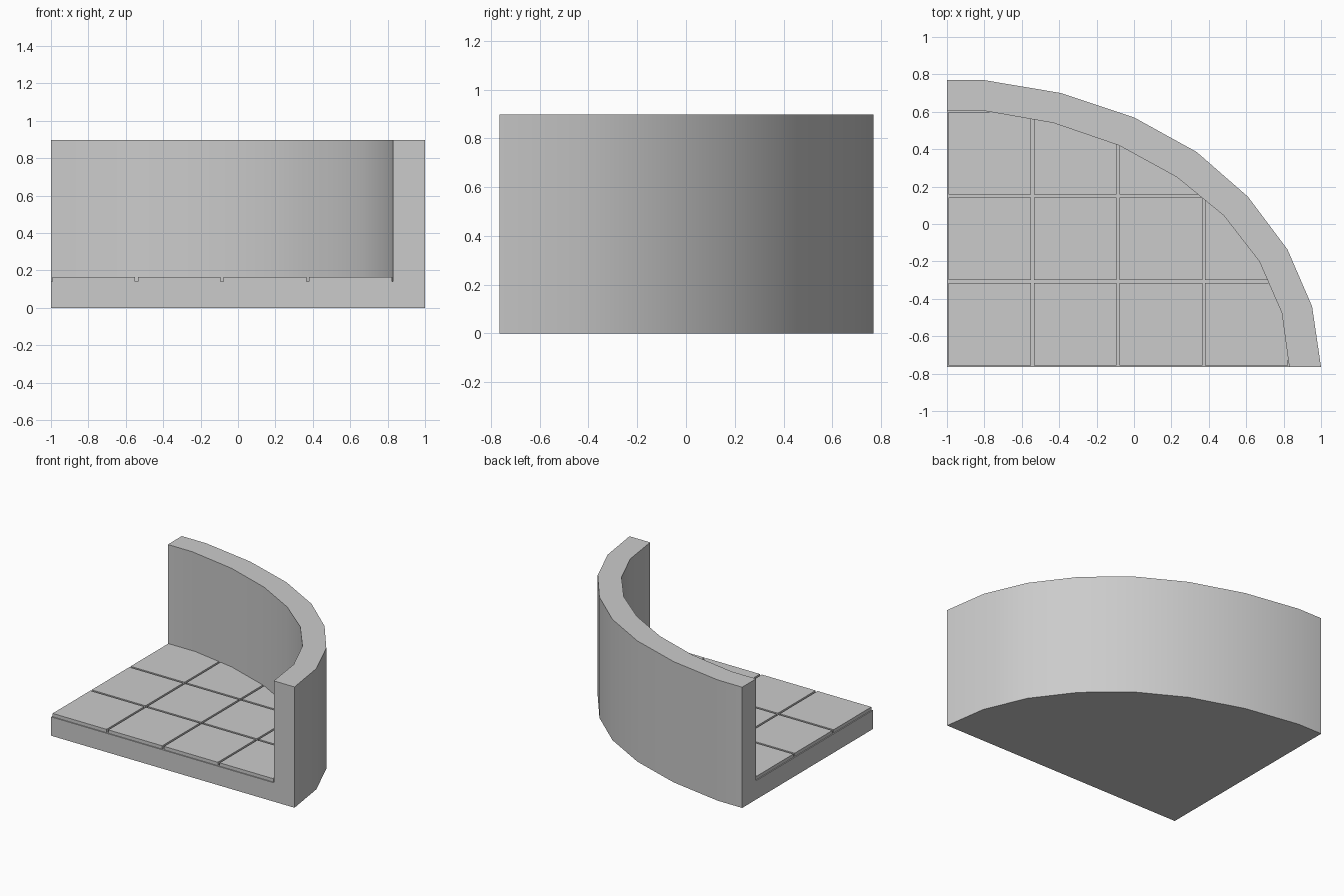
import bpy, bmesh

cube = bpy.data.objects.get("Cube")
if cube:
    bpy.data.objects.remove(cube)

# Plain stone grey
stone = bpy.data.materials.new("stone_grey")
stone.use_nodes = True
GREY = (0.6, 0.6, 0.6, 1)
stone.diffuse_color = GREY
stone.node_tree.nodes["Principled BSDF"].inputs["Base Color"].default_value = GREY

FRONT, LEFT = -0.765, -1.0
FLOOR_Z, TILE_Z, WALL_Z = 0.14, 0.165, 0.897
PITCH, GAP = 0.4575, 0.015

# Plan curves of the wall, from the back to the front
OUTER = [(-1, .769), (-.8, .769), (-.39, .70), (0, .57), (.335, .385),
         (.61, .145), (.82, -.135), (.952, -.44), (1, FRONT)]
INNER = [(-1, .605), (-.8, .605), (-.43, .54), (-.08, .42), (.23, .25),
         (.48, .045), (.67, -.20), (.79, -.475), (.83, FRONT)]
CORNER = (LEFT, FRONT)


def finish(name, bm, smooth=False):
    bmesh.ops.recalc_face_normals(bm, faces=bm.faces[:])
    mesh = bpy.data.meshes.new(name)
    bm.to_mesh(mesh)
    bm.free()
    mesh.materials.append(stone)
    ob = bpy.data.objects.new(name, mesh)
    bpy.context.collection.objects.link(ob)
    if smooth:
        bpy.ops.object.select_all(action="DESELECT")
        ob.select_set(True)
        bpy.context.view_layer.objects.active = ob
        bpy.ops.object.shade_smooth_by_angle()
    return ob


# Curved wall and floor slab as one solid
bm = bmesh.new()


def row(points, z):
    return [bm.verts.new((x, y, z)) for x, y in points]


def strip(a, b):
    for i in range(len(a) - 1):
        bm.faces.new((a[i], a[i + 1], b[i + 1], b[i]))


outer_low, outer_top = row(OUTER, 0), row(OUTER, WALL_Z)
inner_top, inner_low = row(INNER, WALL_Z), row(INNER, FLOOR_Z)
corner_low, corner_top = row([CORNER], 0)[0], row([CORNER], FLOOR_Z)[0]
strip(outer_low, outer_top)
strip(outer_top, inner_top)
strip(inner_top, inner_low)
bm.faces.new(outer_low + [corner_low])
bm.faces.new(inner_low + [corner_top])
for end in (0, -1):
    bm.faces.new((outer_low[end], outer_top[end], inner_top[end],
                  inner_low[end], corner_top, corner_low))
finish("wall_and_floor", bm, smooth=True)


# Floor tiles: the floor outline trimmed to each grid cell, then raised
def tile(col, line):
    x0, y0 = LEFT + col * PITCH + GAP / 2, FRONT + line * PITCH + GAP / 2
    x1, y1 = x0 + PITCH - GAP, y0 + PITCH - GAP
    bm = bmesh.new()
    bm.faces.new([bm.verts.new((x, y, FLOOR_Z)) for x, y in INNER + [CORNER]])
    for co, no in (((x0, 0, 0), (-1, 0, 0)), ((x1, 0, 0), (1, 0, 0)),
                   ((0, y0, 0), (0, -1, 0)), ((0, y1, 0), (0, 1, 0))):
        bmesh.ops.bisect_plane(bm, geom=bm.verts[:] + bm.edges[:] + bm.faces[:],
                               plane_co=co, plane_no=no, clear_outer=True)
    if not bm.faces:
        bm.free()
        return
    new = bmesh.ops.extrude_face_region(bm, geom=bm.faces[:])["geom"]
    top = [v for v in new if isinstance(v, bmesh.types.BMVert)]
    bmesh.ops.translate(bm, verts=top, vec=(0, 0, TILE_Z - FLOOR_Z))
    finish(f"floor_tile_{line}_{col}", bm)


for line in range(3):
    for col in range(4):
        tile(col, line)
